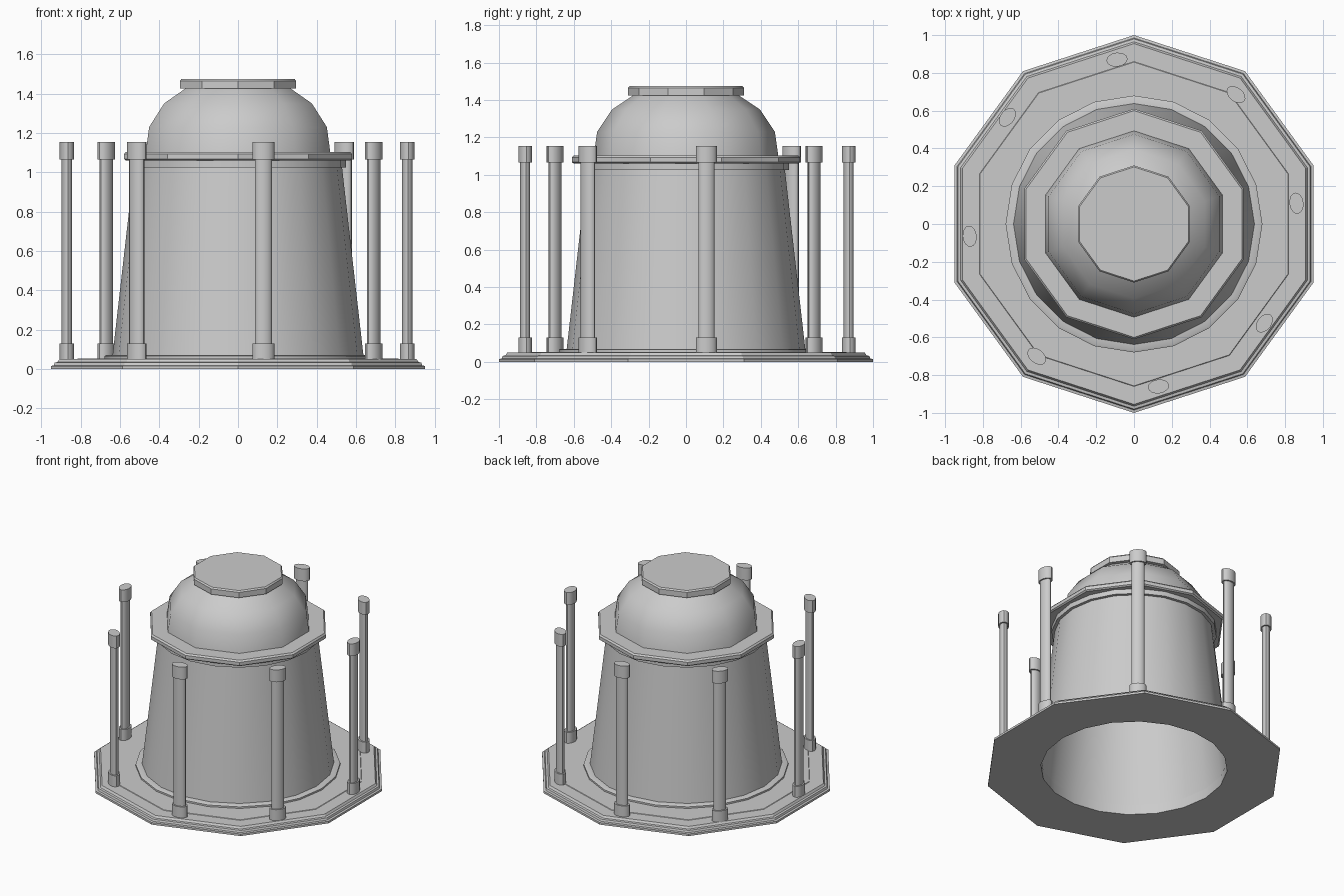
import bpy, bmesh
from math import pi, cos, sin, radians

if "Cube" in bpy.data.objects:
    bpy.data.objects.remove(bpy.data.objects["Cube"])


def lathe(name, profile, sides, angle=30):
    """Spin a closed (radius, z) loop around z; first corner points to +y."""
    bm = bmesh.new()
    rings = []
    for i in range(sides):
        a = pi / 2 + 2 * pi * i / sides
        ring = []
        for r, z in profile:
            ring.append(bm.verts.new((r * cos(a), r * sin(a), z)))
        rings.append(ring)
    n = len(profile)
    for i in range(sides):
        a, b = rings[i], rings[(i + 1) % sides]
        for j in range(n):
            k = (j + 1) % n
            bm.faces.new((a[j], b[j], b[k], a[k]))
    bmesh.ops.remove_doubles(bm, verts=bm.verts, dist=1e-5)
    bmesh.ops.recalc_face_normals(bm, faces=bm.faces)
    return finish(name, bm, angle)


def finish(name, bm, angle):
    mesh = bpy.data.meshes.new(name)
    bm.to_mesh(mesh)
    bm.free()
    ob = bpy.data.objects.new(name, mesh)
    bpy.context.collection.objects.link(ob)
    bpy.ops.object.select_all(action='DESELECT')
    ob.select_set(True)
    bpy.context.view_layer.objects.active = ob
    bpy.ops.object.shade_smooth_by_angle(angle=radians(angle))
    return ob


# Stepped ten-sided base plate with an open middle
lathe("base_plate", [(0.655, 0), (1.0, 0), (1.0, 0.015), (0.985, 0.018),
                     (0.98, 0.032), (0.965, 0.035), (0.955, 0.05),
                     (0.86, 0.05), (0.857, 0.053), (0.655, 0.053)], 10)

# Low ring where the drum meets the base
lathe("plinth_ring", [(0.62, 0), (0.68, 0), (0.68, 0.065), (0.67, 0.07),
                      (0.62, 0.07)], 20)

# Tapered hollow drum
lathe("drum", [(0.64, 0.05), (0.525, 1.06), (0.51, 1.06), (0.625, 0.05)], 20)

# Band and wide collar at the top of the drum
lathe("drum_band", [(0.51, 1.025), (0.55, 1.025), (0.55, 1.065), (0.51, 1.065)], 20)
lathe("collar", [(0.47, 1.06), (0.60, 1.06), (0.61, 1.068), (0.61, 1.092),
                 (0.60, 1.103), (0.47, 1.103)], 10)

# Hollow dome with smooth sides
outer = [(0.495, 1.09), (0.475, 1.23), (0.395, 1.35), (0.275, 1.43)]
inner = [(r - 0.015, z - 0.01) for r, z in reversed(outer)]
lathe("dome", outer + inner, 10, 40)

# Flat cap on the dome
lathe("dome_cap", [(0, 1.425), (0.31, 1.425), (0.31, 1.465), (0.302, 1.475),
                   (0, 1.475)], 10)


def oval_drum(bm, rx, ry, z0, z1, sides=16):
    made = bmesh.ops.create_cone(bm, cap_ends=True, segments=sides,
                                 radius1=1, radius2=1, depth=1)["verts"]
    for v in made:
        v.co.x *= rx
        v.co.y *= ry
        v.co.z = z0 if v.co.z < 0 else z1


# Eight oval posts with feet and heads, broad side facing outward
posts = [(0.86, 0.11), (0.54, 0.685), (-0.09, 0.87), (-0.67, 0.565),
         (-0.87, -0.065), (-0.515, -0.70), (0.13, -0.86), (0.69, -0.525)]
for i, (x, y) in enumerate(posts):
    bm = bmesh.new()
    oval_drum(bm, 0.027, 0.044, 0.0, 1.1)
    oval_drum(bm, 0.037, 0.056, 0.0, 0.13)
    oval_drum(bm, 0.037, 0.056, 1.065, 1.155)
    post = finish(f"post_{i + 1}", bm, 30)
    post.location = (x, y, 0)
    post.rotation_euler.z = radians(7 + 45 * i)
